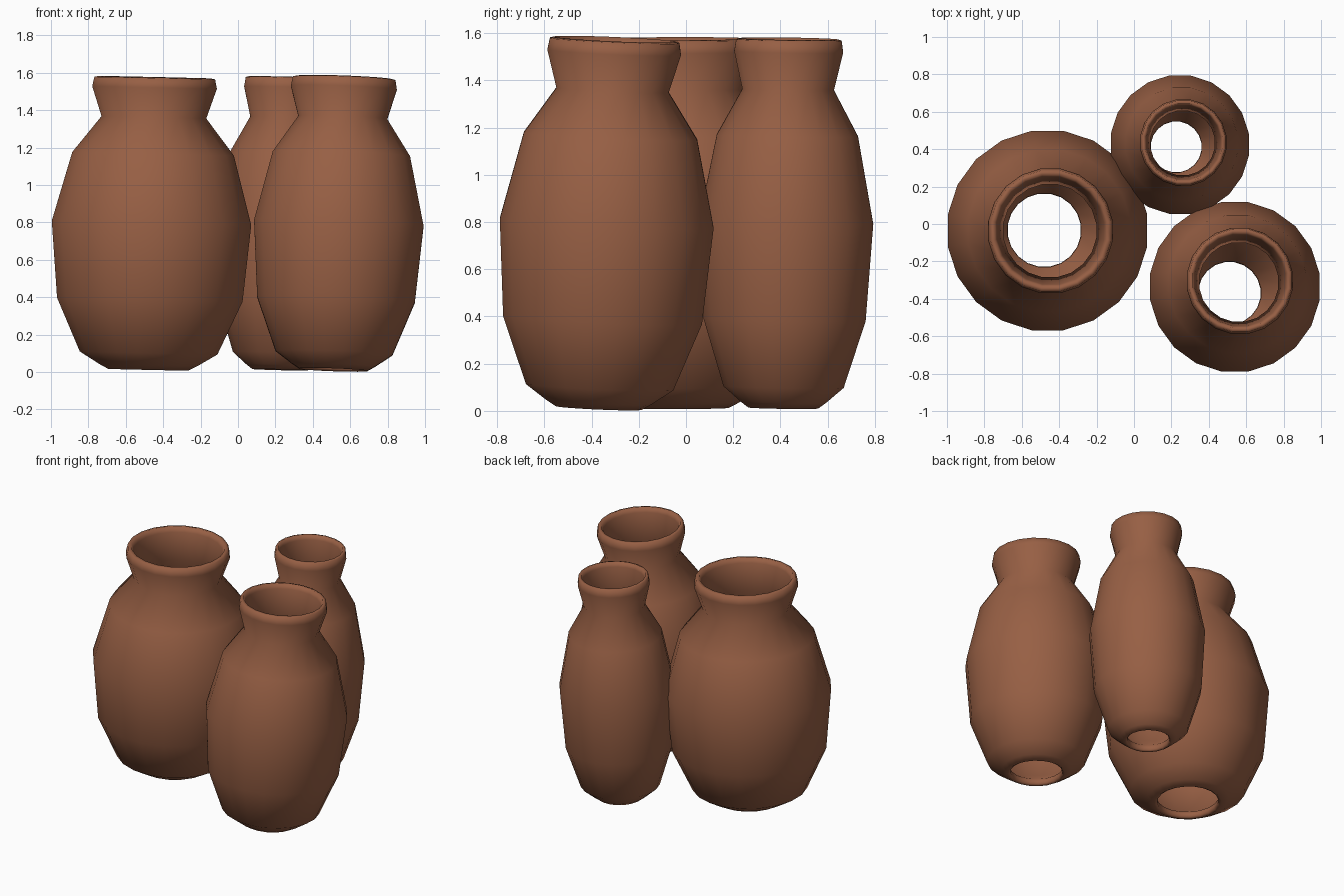
import bpy
import bmesh
from math import cos, sin, pi
from mathutils import Vector

cube = bpy.data.objects.get("Cube")
if cube:
    bpy.data.objects.remove(cube)

clay = bpy.data.materials.new("terracotta clay")
clay.use_nodes = True
clay.diffuse_color = (0.31, 0.115, 0.058, 1)
clay.node_tree.nodes["Principled BSDF"].inputs["Base Color"].default_value = clay.diffuse_color

SIDES = 20
# Closed wall section (radius / belly radius, height): outside going up, inside going down
WALL = [
    (0.40, 0.0), (0.49, 0.025), (0.69, 0.09), (0.93, 0.375), (1.0, 0.785),
    (0.81, 1.155), (0.525, 1.35), (0.625, 1.51), (0.605, 1.56), (0.56, 1.565),
    (0.535, 1.53), (0.465, 1.35), (0.75, 1.13), (0.93, 0.78), (0.86, 0.39),
    (0.63, 0.13), (0.37, 0.045), (0.365, 0.01),
]


def make_jar(name, belly, foot, mouth):
    """Lathe one open jar, leaning from its foot centre towards its mouth centre."""
    bm = bmesh.new()
    rings = []
    for radius, z in WALL:
        ring = []
        for i in range(SIDES):
            a = 2 * pi * (i + 0.5) / SIDES
            ring.append(bm.verts.new((belly * radius * cos(a), belly * radius * sin(a), z)))
        rings.append(ring)
    for low, high in zip(rings, rings[1:] + rings[:1]):
        for i in range(SIDES):
            j = (i + 1) % SIDES
            bm.faces.new((low[i], low[j], high[j], high[i])).smooth = True
    bmesh.ops.recalc_face_normals(bm, faces=bm.faces)

    mesh = bpy.data.meshes.new(name)
    bm.to_mesh(mesh)
    bm.free()
    mesh.materials.append(clay)
    jar = bpy.data.objects.new(name, mesh)
    bpy.context.collection.objects.link(jar)
    lean = Vector((mouth[0] - foot[0], mouth[1] - foot[1], 1.56))
    jar.rotation_euler = Vector((0, 0, 1)).rotation_difference(lean).to_euler()
    jar.location = (foot[0], foot[1], 0.012)
    return jar


make_jar("large_jar", 0.54, (-0.48, -0.033), (-0.445, -0.037))
make_jar("medium_jar", 0.459, (0.51, -0.37), (0.568, -0.302))
make_jar("small_jar", 0.374, (0.225, 0.412), (0.265, 0.436))
